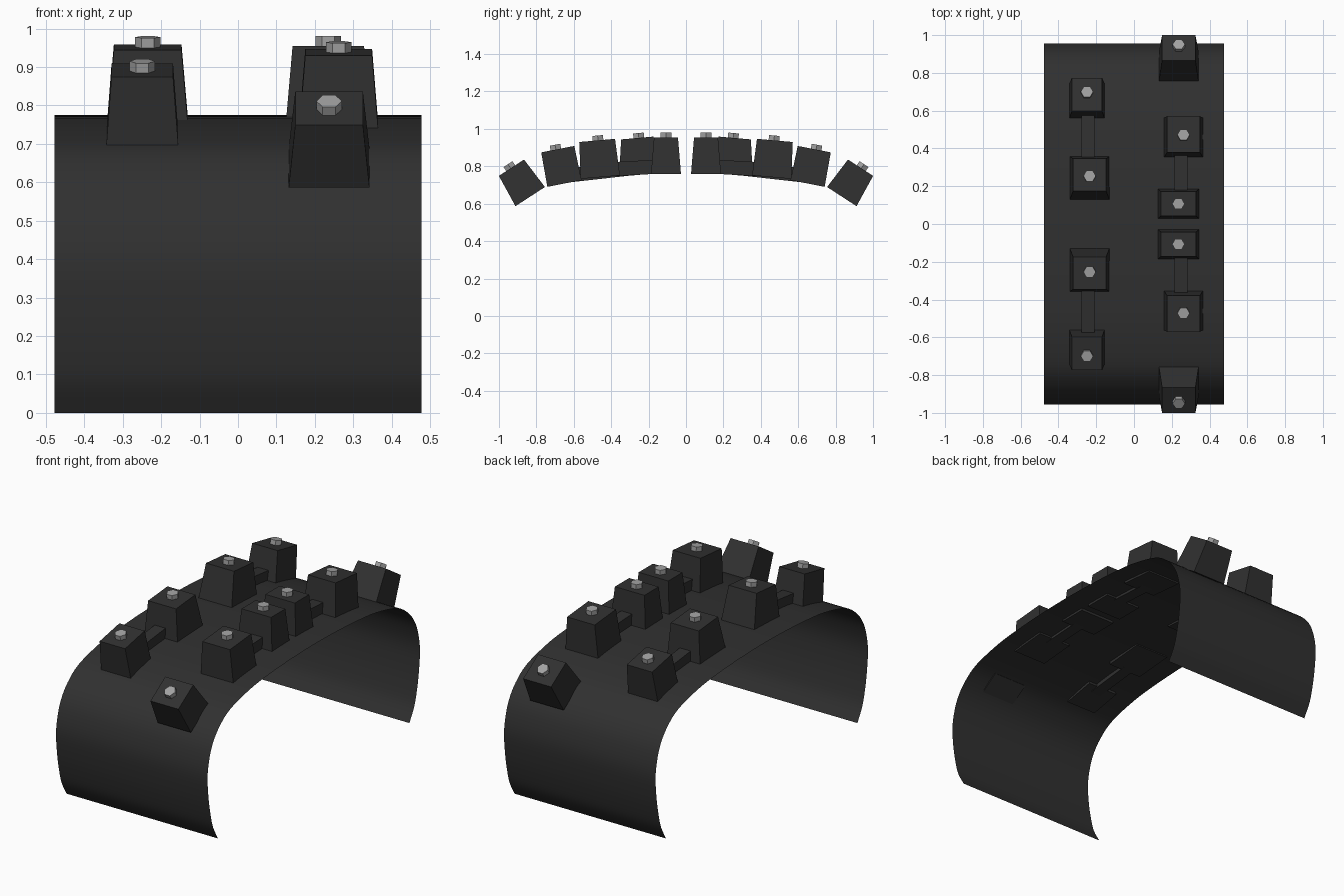
import bpy, bmesh, math
from mathutils import Matrix

if "Cube" in bpy.data.objects:
    bpy.data.objects.remove(bpy.data.objects["Cube"])


def material(name, value):
    m = bpy.data.materials.new(name)
    m.diffuse_color = (value, value, value, 1)
    m.use_nodes = True
    m.node_tree.nodes["Principled BSDF"].inputs["Base Color"].default_value = m.diffuse_color
    return m


BLACK = material("matte black", 0.03)
STEEL = material("grey steel", 0.36)


def make(name, verts, faces, mat, matrix=None):
    me = bpy.data.meshes.new(name)
    me.from_pydata(verts, [], faces)
    me.materials.append(mat)
    ob = bpy.data.objects.new(name, me)
    bpy.context.collection.objects.link(ob)
    if matrix:
        me.transform(matrix)
        if matrix.determinant() < 0:
            me.flip_normals()
    return ob


def prism(name, bottom, top, mat, matrix):
    """Solid between two matching counter-clockwise rings."""
    n = len(bottom)
    faces = [tuple(reversed(range(n))), tuple(range(n, 2 * n))]
    faces += [(i, (i + 1) % n, n + (i + 1) % n, n + i) for i in range(n)]
    return make(name, bottom + top, faces, mat, matrix)


def rect(hx, hy, z):
    return [(-hx, -hy, z), (hx, -hy, z), (hx, hy, z), (-hx, hy, z)]


def hexagon(r, z):
    return [(r * math.cos(i * math.pi / 3), r * math.sin(i * math.pi / 3), z) for i in range(6)]


# curved arch sheet: half profile (y, z) from crown to foot, smoothed and mirrored
half = [(0, .775), (.2, .771), (.38, .761), (.56, .742), (.75, .695), (.85, .63), (.91, .555),
        (.942, .47), (.955, .38), (.947, .27), (.93, .17), (.905, .08), (.86, 0)]
ctrl = [(-y, z) for y, z in reversed(half[1:])] + half
ctrl = [ctrl[0]] + ctrl + [ctrl[-1]]
profile = []
for a, b, c, d in zip(ctrl, ctrl[1:], ctrl[2:], ctrl[3:]):
    for t in (0, .25, .5, .75):
        profile.append(tuple(
            .5 * (2 * q + (r - p) * t + (2 * p - 5 * q + 4 * r - s) * t * t
                  + (3 * q - p - 3 * r + s) * t ** 3) for p, q, r, s in zip(a, b, c, d)))
profile.append(half[-1])
n = len(profile)
sheet = make("arch_sheet", [(x, y, z) for x in (-.477, .477) for y, z in profile],
             [(i, n + i, n + i + 1, i + 1) for i in range(n - 1)], BLACK)
for p in sheet.data.polygons:
    p.use_smooth = True

# blocks: x, base y, base z, tilt, height, base half sizes, top half sizes, bolt offset
blocks = [
    (.235, .107, .76, 0, .195, (.11, .08), (.093, .064), 0),
    (-.235, .243, .755, 5, .197, (.105, .115), (.088, .087), -.008),
    (.262, .458, .742, 5, .197, (.103, .105), (.087, .096), -.005),
    (-.249, .65, .708, 11, .187, (.094, .093), (.08, .09), .01),
    (.237, .833, .638, 33, .184, (.105, .094), (.088, .08), .005),
]
# connecting bars: x, start (y, z), end (y, z) at the underside
bars = [(.248, (.12, .762), (.45, .744)), (-.243, (.25, .756), (.64, .712))]

for side, label in ((1, "back"), (-1, "front")):
    mirror = Matrix.Diagonal((1, side, 1, 1))
    for k, (x, y, z, tilt, h, base, top, off) in enumerate(blocks):
        m = mirror @ Matrix.Translation((x, y, z)) @ Matrix.Rotation(math.radians(-tilt), 4, 'X')
        prism(f"block_{label}_{k}", rect(*base, 0), rect(*top, h), BLACK, m)
        # hexagonal bolt head on the block
        prism(f"bolt_{label}_{k}", hexagon(.033, 0), hexagon(.033, .026), STEEL,
              m @ Matrix.Translation((0, off, h)))
    for k, (x, (y0, z0), (y1, z1)) in enumerate(bars):
        m = mirror @ Matrix.Translation((x, (y0 + y1) / 2, (z0 + z1) / 2)) \
            @ Matrix.Rotation(math.atan2(z1 - z0, y1 - y0), 4, 'X')
        hy = math.hypot(y1 - y0, z1 - z0) / 2
        prism(f"bar_{label}_{k}", rect(.034, hy, 0), rect(.034, hy, .075), BLACK, m)
